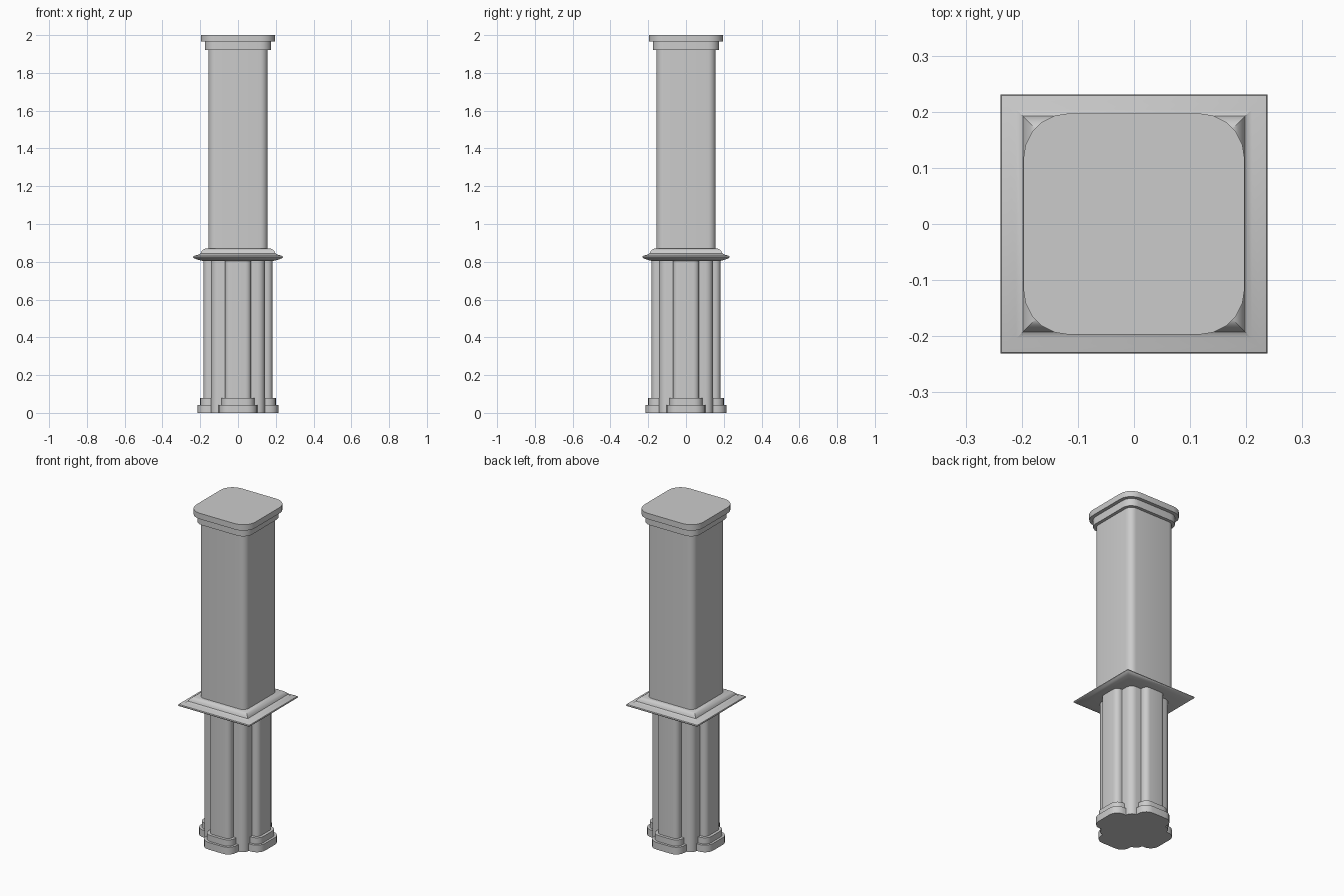
import bpy
import bmesh
from math import cos, sin, pi, radians

if "Cube" in bpy.data.objects:
    bpy.data.objects.remove(bpy.data.objects["Cube"], do_unlink=True)

stone = bpy.data.materials.new("grey stone")
stone.use_nodes = True
stone.diffuse_color = (0.6, 0.6, 0.6, 1)
bsdf = next(n for n in stone.node_tree.nodes if n.type == "BSDF_PRINCIPLED")
bsdf.inputs["Base Color"].default_value = stone.diffuse_color


def outline(hx, hy, radius, segments=5):
    """Rounded rectangle, counter-clockwise; radius zero gives a square corner."""
    if radius == 0:
        return [(hx, hy), (-hx, hy), (-hx, -hy), (hx, -hy)]
    points = []
    for k, (sx, sy) in enumerate([(1, 1), (-1, 1), (-1, -1), (1, -1)]):
        for i in range(segments + 1):
            a = pi / 2 * (k + i / segments)
            points.append((sx * (hx - radius) + radius * cos(a),
                           sy * (hy - radius) + radius * sin(a)))
    return points


def loft(name, levels):
    """Stack outlines given as (z, half x, half y, radius) into a closed solid."""
    bm = bmesh.new()
    rings = [[bm.verts.new((x, y, z)) for x, y in outline(hx, hy, r)]
             for z, hx, hy, r in levels]
    n = len(rings[0])
    for low, high in zip(rings, rings[1:]):
        for i in range(n):
            j = (i + 1) % n
            bm.faces.new((low[i], low[j], high[j], high[i]))
    bm.faces.new(rings[0][::-1])
    bm.faces.new(rings[-1])
    mesh = bpy.data.meshes.new(name)
    bm.to_mesh(mesh)
    bm.free()
    mesh.materials.append(stone)
    obj = bpy.data.objects.new(name, mesh)
    bpy.context.collection.objects.link(obj)
    bpy.ops.object.select_all(action="DESELECT")
    obj.select_set(True)
    bpy.context.view_layer.objects.active = obj
    bpy.ops.object.shade_smooth_by_angle(angle=radians(35))
    return obj


def prism(name, hx, hy, z0, z1, radius):
    return loft(name, [(z0, hx, hy, radius), (z1, hx, hy, radius)])


# Lower core, seen between the pilasters
prism("lower_core", 0.143, 0.143, 0, 0.82, 0.04)

# Crossing pilasters with two-step bases
for tag, turned in (("side", False), ("front_back", True)):
    for part, reach, half, z0, z1, radius in (
            ("pilasters", 0.183, 0.07, 0, 0.82, 0.03),
            ("upper_plinths", 0.2, 0.088, 0, 0.08, 0.045),
            ("lower_plinths", 0.214, 0.102, 0, 0.043, 0.055)):
        hx, hy = (half, reach) if turned else (reach, half)
        prism(f"{tag}_{part}", hx, hy, z0, z1, radius)

# Mitred collar moulding with a cove above its lip
collar = [(0.805, 0.19), (0.812, 0.215), (0.819, 0.234), (0.824, 0.238),
          (0.83, 0.236), (0.834, 0.225), (0.838, 0.21), (0.845, 0.198),
          (0.855, 0.194), (0.864, 0.185), (0.869, 0.175)]
loft("collar", [(z, h, h * 0.97, 0) for z, h in collar])

# Upper shaft and stepped cap
prism("upper_shaft", 0.157, 0.157, 0.86, 1.93, 0.04)
prism("cap_lower", 0.176, 0.176, 1.92, 1.965, 0.06)
prism("cap_upper", 0.197, 0.197, 1.965, 2.0, 0.08)
